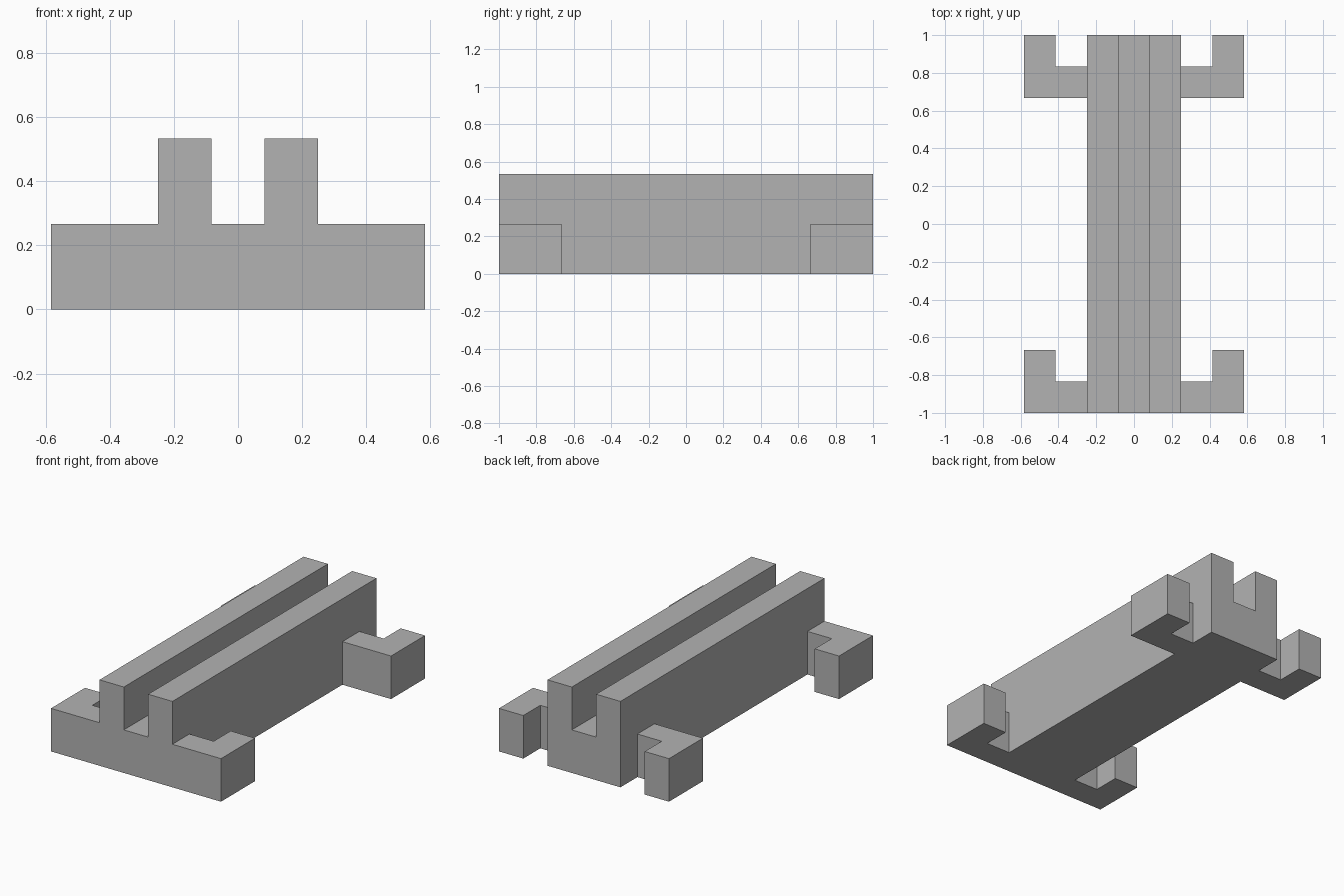
import bpy
import bmesh
from mathutils import Vector

if "Cube" in bpy.data.objects:
    bpy.data.objects.remove(bpy.data.objects["Cube"], do_unlink=True)

grey = bpy.data.materials.new("plain grey")
grey.use_nodes = True
grey.diffuse_color = (0.45, 0.45, 0.45, 1)
grey.node_tree.nodes["Principled BSDF"].inputs["Base Color"].default_value = grey.diffuse_color

U = 1 / 6          # wall thickness
LOW, HIGH = 0.267, 0.533


def extrude_profile(name, points, direction):
    """Make a flat-faced solid by sweeping a closed outline along a direction."""
    bm = bmesh.new()
    face = bm.faces.new([bm.verts.new(p) for p in points])
    swept = bmesh.ops.extrude_face_region(bm, geom=[face])["geom"]
    verts = [g for g in swept if isinstance(g, bmesh.types.BMVert)]
    bmesh.ops.translate(bm, verts=verts, vec=Vector(direction))
    bmesh.ops.recalc_face_normals(bm, faces=bm.faces)
    mesh = bpy.data.meshes.new(name)
    bm.to_mesh(mesh)
    bm.free()
    mesh.materials.append(grey)
    obj = bpy.data.objects.new(name, mesh)
    bpy.context.collection.objects.link(obj)
    return obj


# Long channel beam with two upright rails
half = [(U / 2, LOW), (U / 2, HIGH), (1.5 * U, HIGH), (1.5 * U, 0)]
outline = half + [(-x, z) for x, z in reversed(half)]
extrude_profile("channel_beam", [(x, -1, z) for x, z in outline], (0, 2, 0))

# L-shaped hooks, all turned toward the back
hook = [(1.5, 0), (3.5, 0), (3.5, 2), (2.5, 2), (2.5, 1), (1.5, 1)]
for end, y0 in (("front", -1), ("back", 1 - 2 * U)):
    for side, sign in (("left", 1), ("right", -1)):
        points = [(sign * x * U, y0 + y * U, 0) for x, y in hook]
        extrude_profile(f"{end}_{side}_hook", points, (0, 0, LOW))
